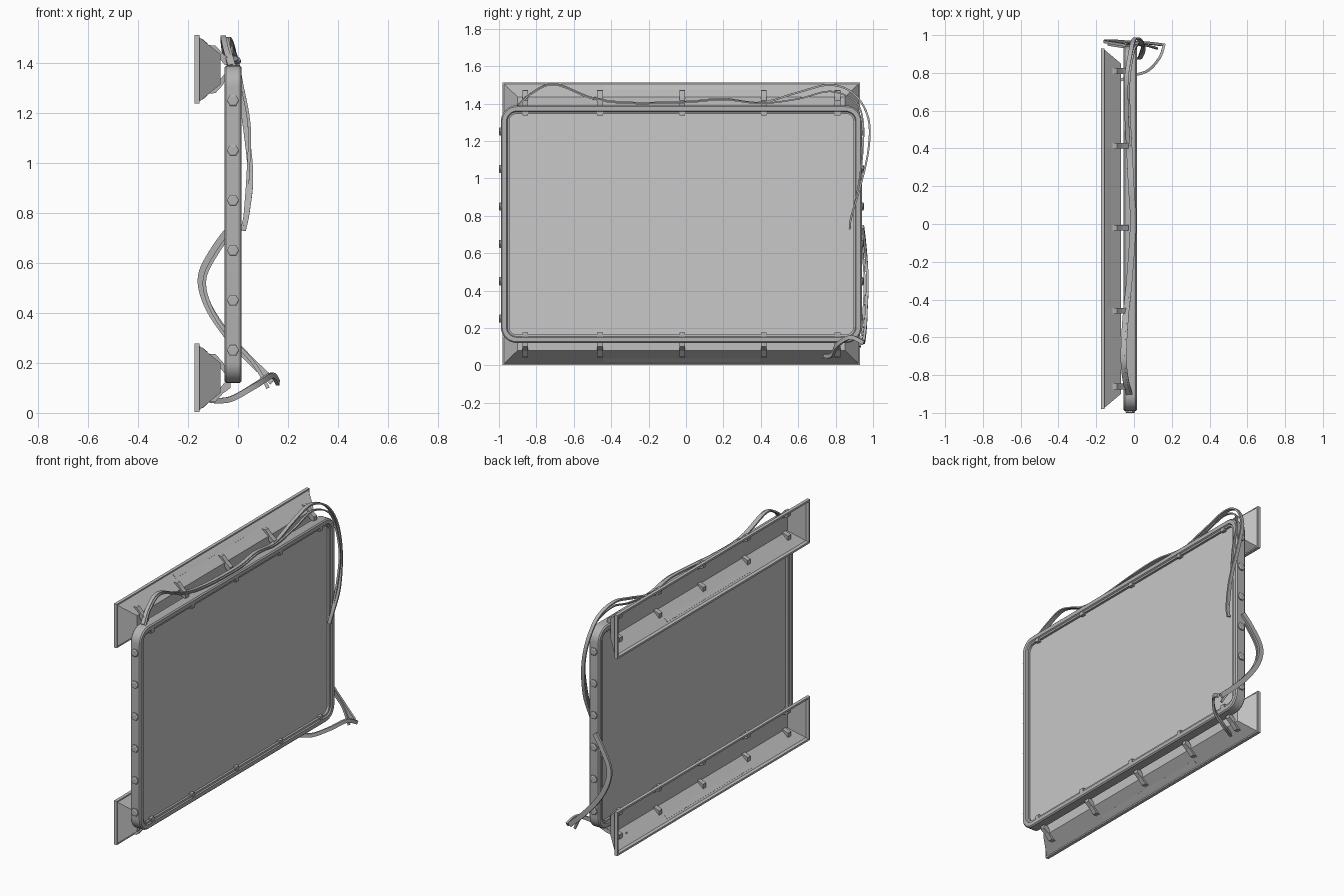
import bpy, bmesh, math
from mathutils import Vector

cube = bpy.data.objects.get("Cube")
if cube:
    bpy.data.objects.remove(cube, do_unlink=True)


def material(name, v):
    m = bpy.data.materials.new(name)
    m.use_nodes = True
    m.diffuse_color = (v, v, v, 1)
    m.node_tree.nodes["Principled BSDF"].inputs["Base Color"].default_value = (v, v, v, 1)
    return m


PANEL = material("panel grey", 0.58)
TRAY = material("bracket grey", 0.53)
METAL = material("frame grey", 0.45)


def finish(name, bm, mat, smooth=False):
    bmesh.ops.recalc_face_normals(bm, faces=bm.faces)
    me = bpy.data.meshes.new(name)
    bm.to_mesh(me)
    bm.free()
    me.materials.append(mat)
    ob = bpy.data.objects.new(name, me)
    bpy.context.collection.objects.link(ob)
    if smooth:
        bpy.ops.object.select_all(action='DESELECT')
        ob.select_set(True)
        bpy.context.view_layer.objects.active = ob
        bpy.ops.object.shade_smooth_by_angle(angle=math.radians(35))
    return ob


def skin(bm, loops, closed=False):
    """Bridge equal-length point loops; cap both ends unless closed."""
    rings = [[bm.verts.new(p) for p in loop] for loop in loops]
    n = len(rings[0])
    pairs = list(zip(rings, rings[1:])) + ([(rings[-1], rings[0])] if closed else [])
    for a, b in pairs:
        for i in range(n):
            j = (i + 1) % n
            bm.faces.new((a[i], a[j], b[j], b[i]))
    if not closed:
        bm.faces.new(rings[0])
        bm.faces.new(rings[-1])


# Rounded rectangle in the YZ plane, inset by d
Y0, Y1, Z0, Z1, R = -0.99, 0.94, 0.12, 1.39, 0.085


def rounded(d, x, steps=8):
    pts = []
    corners = [(Y1 - R, Z1 - R), (Y0 + R, Z1 - R), (Y0 + R, Z0 + R), (Y1 - R, Z0 + R)]
    for k, (cy, cz) in enumerate(corners):
        for s in range(steps + 1):
            a = (k + s / steps) * math.pi / 2
            pts.append((x, cy + (R - d) * math.cos(a), cz + (R - d) * math.sin(a)))
    return pts


# Frame with a stepped inner lip
bm = bmesh.new()
half = [(0, 0.008), (0.007, 0.015), (0.03, 0.015), (0.035, 0.008), (0.045, 0.006)]
profile = half + [(d, -0.04 - x) for d, x in reversed(half)]
skin(bm, [rounded(d, x) for d, x in profile], closed=True)
finish("frame", bm, METAL, True)

# Flat panel
bm = bmesh.new()
skin(bm, [rounded(0.04, -0.03), rounded(0.04, -0.008)])
finish("panel", bm, PANEL)

# Hex bolts on both ends
bm = bmesh.new()
for y, s in ((Y0, -1), (Y1, 1)):
    for k in range(6):
        loops = []
        for r, out in ((0.025, -0.004), (0.025, 0.007), (0.018, 0.011)):
            loops.append([(-0.02 + r * math.cos(a * math.pi / 3), y + s * out,
                           0.25 + 0.2 * k + r * math.sin(a * math.pi / 3)) for a in range(6)])
        skin(bm, loops)
finish("bolts", bm, METAL)


# Mounting trays, open at the back
def rect(x, inset_y, half_z, c):
    a, b = -0.98 + inset_y, 0.93 - inset_y
    return [(x, a, c - half_z), (x, b, c - half_z), (x, b, c + half_z), (x, a, c + half_z)]


CLIP_Y = (-0.86, -0.46, -0.02, 0.415, 0.81)
ARM = [(-0.115, 0.097), (-0.09, 0.095), (-0.06, 0.062), (-0.03, 0.04), (-0.03, 0.012),
       (-0.055, 0.02), (-0.075, 0.045), (-0.115, 0.06)]

for label, c, side in (("upper", 1.375, 1), ("lower", 0.14, -1)):
    bm = bmesh.new()
    skin(bm, [rect(-0.175, 0, 0.137, c), rect(-0.155, 0, 0.137, c), rect(-0.155, 0.008, 0.129, c),
              rect(-0.07, 0.08, 0.06, c)])
    bm.faces.ensure_lookup_table()
    back = [f for f in bm.faces if all(v.co.x < -0.17 for v in f.verts)]
    bmesh.ops.delete(bm, geom=back, context='FACES')
    tray = finish(label + "_tray", bm, TRAY)
    # Inner skin of the tray
    bm = bmesh.new()
    skin(bm, [rect(-0.175, 0, 0.137, c), rect(-0.175, 0.012, 0.125, c), rect(-0.155, 0.014, 0.123, c),
              rect(-0.077, 0.085, 0.055, c)])
    bm.faces.ensure_lookup_table()
    outer = [f for f in bm.faces if len({round(v.co.y, 3) for v in f.verts}) == 2
             and all(abs(abs(v.co.z - c) - 0.137) < 0.001 for v in f.verts)]
    bmesh.ops.delete(bm, geom=outer, context='FACES')
    bmesh.ops.recalc_face_normals(bm, faces=bm.faces)
    finish(label + "_tray_lining", bm, TRAY)

    # Long rib through each sloping wall
    bm = bmesh.new()
    for s in (-1, 1):
        quad = [(-0.148, 0.114), (-0.128, 0.098), (-0.122, 0.104), (-0.142, 0.122)]
        skin(bm, [[(x, y, c + s * z) for x, z in quad] for y in (-0.44, 0.395)])
    finish(label + "_ribs", bm, TRAY)

    # Arms reaching from the tray to the frame
    bm = bmesh.new()
    for y in CLIP_Y:
        for s in (-1, 1):
            pts = [(min(x, -0.05) if s != side else x, c + s * z) for x, z in ARM]
            skin(bm, [[(x, y + w, z) for x, z in pts] for w in (-0.015, 0.015)])
        # Small hook over the inner lip
        edge = Z1 - 0.04 if side > 0 else Z0 + 0.04
        hook = [(-0.01, -0.015), (0.012, -0.015), (0.012, 0.008), (-0.01, 0.008)]
        skin(bm, [[(x, y + w, edge + side * z) for x, z in hook] for w in (-0.015, 0.015)])
    finish(label + "_clips", bm, METAL)


# Flat cables swept along smooth paths
def spline(pts, steps=7):
    p = [Vector(q) for q in pts]
    p = [p[0]] + p + [p[-1]]
    out = []
    for i in range(1, len(p) - 2):
        a, b, c, d = p[i - 1:i + 3]
        for s in range(steps):
            t = s / steps
            out.append(0.5 * (2 * b + (c - a) * t + (2 * a - 5 * b + 4 * c - d) * t * t
                              + (3 * b - a - 3 * c + d) * t ** 3))
    return out + [p[-1]]


def cable(name, pts, wide, thin, axis, axis_is_thin=False):
    path = spline(pts)
    loops = []
    for i, p in enumerate(path):
        t = (path[min(i + 1, len(path) - 1)] - path[max(i - 1, 0)]).normalized()
        u = Vector(axis)
        u = (u - t * u.dot(t)).normalized()
        v = t.cross(u)
        if axis_is_thin:
            u, v = v, u
        u, v = u * wide / 2, v * thin / 2
        loops.append([p + u + v, p - u + v, p - u - v, p + u - v])
    bm = bmesh.new()
    skin(bm, loops)
    finish(name, bm, METAL, True)


TOP = [(-0.03, -0.9, 1.39), (-0.05, -0.82, 1.46), (-0.06, -0.7, 1.505), (-0.05, -0.5, 1.43),
       (-0.03, -0.3, 1.405), (-0.01, 0, 1.41), (-0.02, 0.2, 1.425), (-0.03, 0.4, 1.405),
       (-0.04, 0.6, 1.46), (-0.04, 0.77, 1.5), (-0.02, 0.9, 1.45), (0, 0.975, 1.32),
       (0.03, 0.975, 1.15), (0.05, 0.93, 0.95), (0.035, 0.885, 0.8), (0.02, 0.875, 0.73)]
cable("upper_cable", TOP, 0.022, 0.01, (1, 0, 0))
SECOND = [(x + 0.015, y - (0.03 if z < 1.36 else 0), z - (0.035 if y > 0.5 and z > 1.36 else 0.004))
          for x, y, z in TOP[:-3]] + [(0.04, 0.92, 0.95), (0.025, 0.875, 0.75)]
cable("upper_thin_cable", SECOND, 0.012, 0.008, (1, 0, 0))

LOW = [(-0.03, 0.945, 0.74), (-0.09, 0.955, 0.66), (-0.145, 0.965, 0.55), (-0.125, 0.97, 0.44),
       (-0.05, 0.965, 0.32), (0.05, 0.96, 0.21), (0.14, 0.95, 0.125)]
cable("lower_cable", LOW, 0.03, 0.014, (0, 1, 0), True)
cable("lower_thin_cable", [(x + 0.012, y - 0.015, z - 0.01) for x, y, z in LOW[:-1]]
      + [(0.12, 0.93, 0.1)], 0.014, 0.01, (0, 1, 0), True)
cable("lower_cable_return", [(0.16, 0.95, 0.12), (0.135, 0.88, 0.15), (0.07, 0.81, 0.11),
                             (-0.03, 0.78, 0.055), (-0.11, 0.74, 0.05)], 0.022, 0.014, (0, 0, 1))
